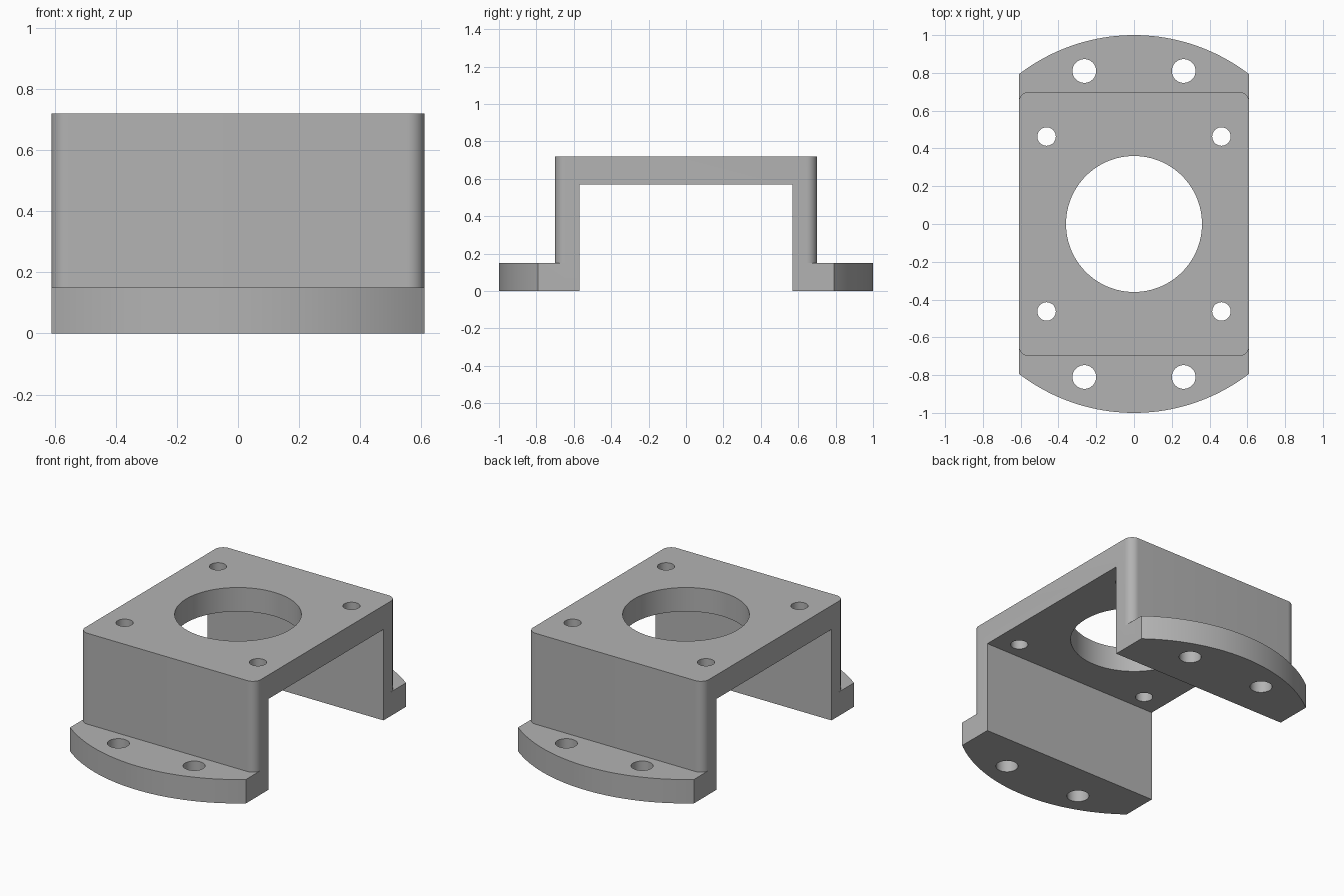
import bpy
from math import asin, acos, cos, sin, pi

if "Cube" in bpy.data.objects:
    bpy.data.objects.remove(bpy.data.objects["Cube"], do_unlink=True)

HALF_WIDTH, WALL_Y, CHANNEL_Y = 0.61, 0.70, 0.57
TOP, CHANNEL_TOP, FLANGE_TOP = 0.72, 0.57, 0.15
CORNER = 0.055

grey = bpy.data.materials.new("plain grey")
grey.use_nodes = True
grey.diffuse_color = (0.45, 0.45, 0.45, 1)
grey.node_tree.nodes["Principled BSDF"].inputs["Base Color"].default_value = grey.diffuse_color


def arc(cx, cy, radius, start, end, steps):
    angles = [start + (end - start) * i / steps for i in range(steps + 1)]
    return [(cx + radius * cos(a), cy + radius * sin(a)) for a in angles]


def prism(name, outline, bottom, top):
    """Extrude a counter-clockwise outline between two heights."""
    n = len(outline)
    verts = [(x, y, z) for z in (bottom, top) for x, y in outline]
    faces = [tuple(reversed(range(n))), tuple(range(n, 2 * n))]
    faces += [(i, (i + 1) % n, n + (i + 1) % n, n + i) for i in range(n)]
    mesh = bpy.data.meshes.new(name)
    mesh.from_pydata(verts, [], faces)
    mesh.materials.append(grey)
    obj = bpy.data.objects.new(name, mesh)
    bpy.context.collection.objects.link(obj)
    return obj


def combine(target, other, operation):
    """Apply an exact boolean and discard the second solid."""
    other.hide_render = True
    mod = target.modifiers.new(operation.lower(), 'BOOLEAN')
    mod.operation, mod.solver, mod.object = operation, 'EXACT', other
    bpy.ops.object.select_all(action='DESELECT')
    bpy.context.view_layer.objects.active = target
    target.select_set(True)
    bpy.ops.object.modifier_apply(modifier=mod.name)
    bpy.data.objects.remove(other, do_unlink=True)


def drill(target, x, y, radius, bottom, top, steps=32):
    circle = arc(x, y, radius, 0, 2 * pi, steps)[:-1]
    combine(target, prism("drill", circle, bottom, top), 'DIFFERENCE')


# Base flange: a disc trimmed flat on both sides
edge = acos(HALF_WIDTH)
outline = arc(0, 0, 1, edge, pi - edge, 40) + arc(0, 0, 1, pi + edge, 2 * pi - edge, 40)
bracket = prism("mounting_bracket", outline, 0, FLANGE_TOP)

# Upper block with rounded upright corners
outline = []
for i, (sx, sy) in enumerate(((1, 1), (-1, 1), (-1, -1), (1, -1))):
    outline += arc(sx * (HALF_WIDTH - CORNER), sy * (WALL_Y - CORNER),
                   CORNER, i * pi / 2, (i + 1) * pi / 2, 10)
combine(bracket, prism("block", outline, 0.05, TOP), 'UNION')

# Open channel between the two walls
channel = [(-1, -CHANNEL_Y), (1, -CHANNEL_Y), (1, CHANNEL_Y), (-1, CHANNEL_Y)]
combine(bracket, prism("channel", channel, -0.5, CHANNEL_TOP), 'DIFFERENCE')

# Central bore, plate holes and flange holes
drill(bracket, 0, 0, 0.36, 0.4, 1, 96)
for sx in (-1, 1):
    for sy in (-1, 1):
        drill(bracket, sx * 0.463, sy * 0.463, 0.049, 0.4, 1)
        drill(bracket, sx * 0.263, sy * 0.81, 0.063, -0.5, 0.5)

bpy.ops.object.shade_smooth_by_angle(angle=pi / 6)
